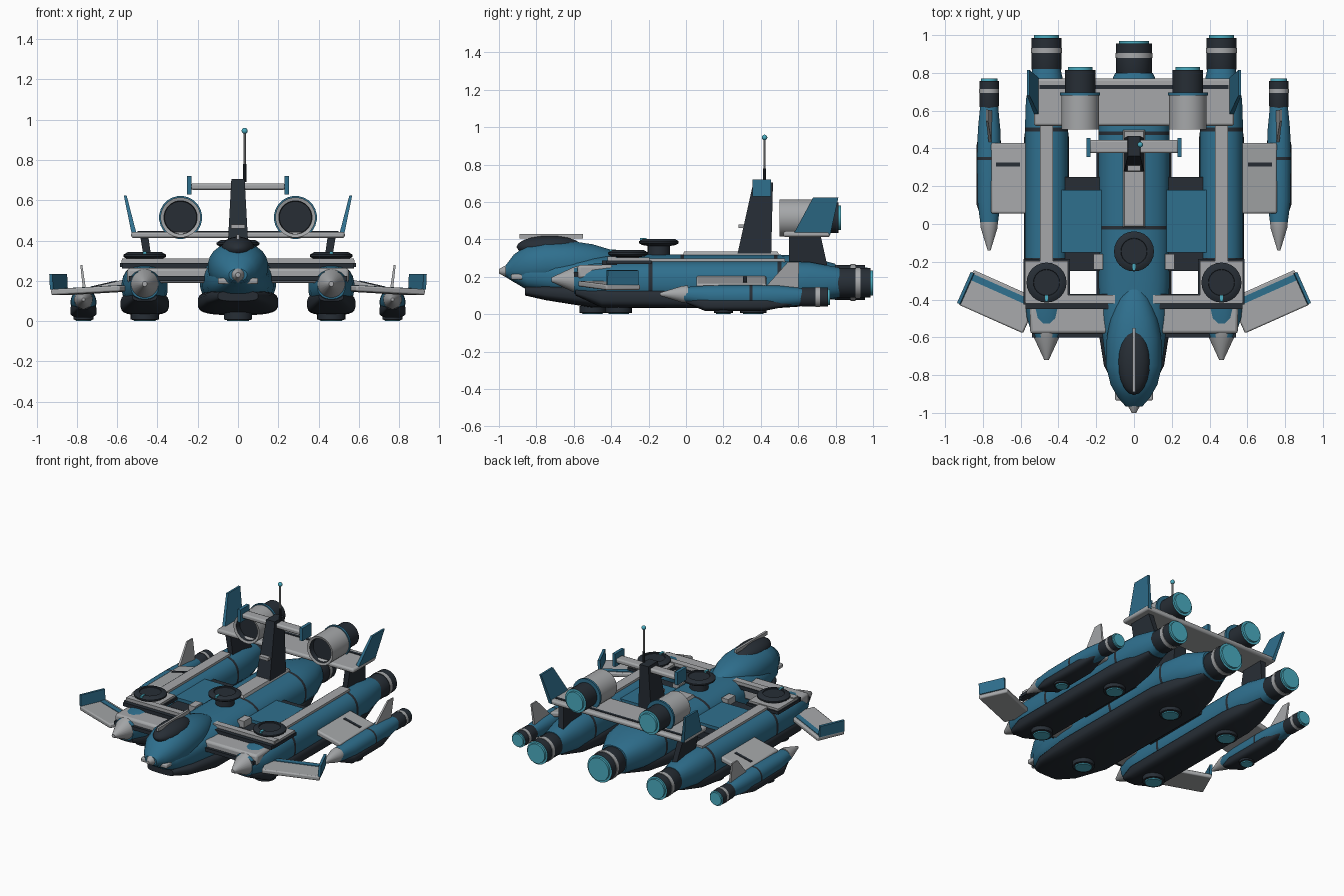
import bpy, bmesh, math
from mathutils import Matrix

old = bpy.data.objects.get("Cube")
if old:
    bpy.data.objects.remove(old, do_unlink=True)


def material(name, rgb):
    m = bpy.data.materials.new(name)
    m.use_nodes = True
    m.diffuse_color = (*rgb, 1)
    m.node_tree.nodes["Principled BSDF"].inputs["Base Color"].default_value = (*rgb, 1)
    return m


MATS = {"b": material("hull_blue", (0.028, 0.16, 0.27)),
        "g": material("panel_grey", (0.38, 0.39, 0.40)),
        "d": material("dark_metal", (0.02, 0.027, 0.036)),
        "c": material("glow_cyan", (0.07, 0.42, 0.54))}
parts = []


def finish(name, bm, mats, mirror, bevel=0):
    bmesh.ops.recalc_face_normals(bm, faces=bm.faces)
    me = bpy.data.meshes.new(name)
    bm.to_mesh(me)
    bm.free()
    for k in mats:
        me.materials.append(MATS[k])
    ob = bpy.data.objects.new(name, me)
    bpy.context.collection.objects.link(ob)
    if bevel:
        mod = ob.modifiers.new("Bevel", 'BEVEL')
        mod.width, mod.segments = bevel, 2
    if mirror:
        ob.modifiers.new("Mirror", 'MIRROR')
    parts.append(ob)


def skin(name, rings, bands, mirror):
    """Join rings of points; one colour letter per band."""
    keys = sorted(set(bands))
    bm = bmesh.new()
    loops = [[bm.verts.new(p) for p in ring] for ring in rings]
    n = len(loops[0])
    for a, b, k in zip(loops, loops[1:], bands):
        for i in range(n):
            j = (i + 1) % n
            bm.faces.new((a[i], a[j], b[j], b[i])).material_index = keys.index(k)
    bm.faces.new(loops[0]).material_index = keys.index(bands[0])
    bm.faces.new(loops[-1]).material_index = keys.index(bands[-1])
    finish(name, bm, keys, mirror)


def loft(name, x, stations, bands, mirror=False, power=1.0, n=24):
    """Hull along y from stations of (y, half width, bottom, top)."""
    def bend(v):
        return math.copysign(abs(v) ** power, v)
    if len(bands) == 1:
        bands = bands * (len(stations) - 1)
    angles = [math.tau * (i + 0.5) / n for i in range(n)]
    rings = [[(x + w * bend(math.cos(a)), y, (lo + hi) / 2 + (hi - lo) / 2 * bend(math.sin(a)))
              for a in angles] for y, w, lo, hi in stations]
    skin(name, rings, bands, mirror)


def tube(name, x, z, profile, bands, mirror=False):
    loft(name, x, [(y, r, z - r, z + r) for y, r in profile], bands, mirror)


def turned(name, x, y, profile, bands, mirror=False, n=24):
    rings = [[(x + r * math.cos(math.tau * i / n), y + r * math.sin(math.tau * i / n), z)
              for i in range(n)] for z, r in profile]
    skin(name, rings, bands, mirror)


def wedge(name, base, top, mat, mirror=False, matrix=None, bevel=0):
    """Six-sided block; base and top are (x0, x1, y0, y1, z)."""
    bm = bmesh.new()
    quads = [[bm.verts.new(p) for p in ((a, c, z), (b, c, z), (b, d, z), (a, d, z))]
             for a, b, c, d, z in (base, top)]
    lo, hi = quads
    bm.faces.new(lo)
    bm.faces.new(hi)
    for i in range(4):
        j = (i + 1) % 4
        bm.faces.new((lo[i], lo[j], hi[j], hi[i]))
    if matrix:
        bm.transform(matrix)
    finish(name, bm, mat, mirror, bevel)


def box(name, x0, x1, y0, y1, z0, z1, mat, mirror=False, matrix=None, bevel=0):
    wedge(name, (x0, x1, y0, y1, z0), (x0, x1, y0, y1, z1), mat, mirror, matrix, bevel)


def engine(name, x, z, y0, y1, r, mirror=False):
    """Dark nozzle with a grey band and a glowing end."""
    h = y1 - y0
    f = [(0, .85), (.15, 1), (.55, 1), (.55, 1.04), (.68, 1.04), (.68, 1), (.93, 1), (.93, .84), (1, .84)]
    tube(name, x, z, [(y0 + h * a, r * b) for a, b in f], "dddggdcc", mirror)


# Central hull, keel and nose
loft("main_hull", 0, [(-.95, .05, .19, .24), (-.85, .12, .13, .28), (-.7, .155, .1, .3),
     (-.5, .18, .08, .315), (-.3, .19, .07, .32), (-.03, .19, .07, .32), (-.01, .19, .07, .32),
     (.47, .19, .07, .32), (.49, .19, .07, .32), (.65, .17, .07, .31), (.8, .1, .08, .27)],
     "bbbbbdbdbb", power=.8)
loft("main_keel", 0, [(-.86, .1, .1, .15), (-.75, .16, .075, .155), (-.5, .2, .035, .155),
     (.4, .2, .03, .15), (.6, .15, .04, .15), (.78, .08, .08, .15)], "d", power=.6)
loft("cockpit_hull", 0, [(-.965, .045, .2, .26), (-.92, .085, .17, .32), (-.85, .125, .15, .37),
     (-.75, .15, .15, .39), (-.6, .145, .15, .39), (-.5, .125, .16, .375), (-.4, .085, .2, .345),
     (-.33, .04, .25, .31)], "b", power=.9)
arc = [math.pi * (i + .1) / 10.2 for i in range(11)]
loft("canopy", 0, [(-.73 - .175 * math.cos(t), .085 * math.sin(t), .36 - .06 * math.sin(t),
     .36 + .06 * math.sin(t)) for t in arc], "d")
box("canopy_ridge", -.008, .008, -.89, -.55, .405, .43, "g")
tube("nose_cone", 0, .23, [(-1, .012), (-.94, .045), (-.88, .055)], "g")
box("nose_plate", -.1, .1, -.935, -.86, .185, .215, "g", bevel=.008)
box("nose_light", -.025, .025, -.972, -.95, .215, .235, "c")
wedge("spine_panel", (-.06, .06, -.02, .5, .31), (-.05, .05, -.01, .49, .335), "g")
engine("main_engine", 0, .17, .77, .97, .095)

# Side nacelles
loft("nacelle", .463, [(-.6, .07, .11, .25), (-.5, .105, .08, .27), (-.4, .115, .06, .28),
     (-.2, .115, .06, .285), (-.18, .115, .06, .285), (.49, .115, .06, .285), (.51, .115, .06, .285),
     (.66, .11, .065, .28), (.82, .075, .09, .25)], "bbbdbdbb", True, .85)
loft("nacelle_keel", .463, [(-.59, .06, .1, .14), (-.45, .12, .035, .14), (.45, .12, .03, .14),
     (.6, .1, .04, .14), (.77, .06, .08, .14)], "d", True, .6)
tube("nacelle_cone", .463, .185, [(-.72, .012), (-.6, .068), (-.57, .075)], "g", True)
box("nacelle_panel", .428, .498, -.2, .53, .265, .297, "g", True)
engine("nacelle_engine", .463, .168, .79, 1, .08, True)

# Bridges between the hull and the nacelles
box("bridge_frame", .15, .38, -.25, .25, .19, .24, "d", True)
box("bridge_deck", .15, .425, -.15, .18, .2, .262, "b", True)
box("bridge_bracket", .165, .215, -.24, -.16, .23, .285, "g", True)

# Front wing, planks and turret pads
box("front_wing", .1, .55, -.58, -.39, .19, .264, "g", True, bevel=.015)
box("front_wing_edge", .1, .54, -.6, -.575, .2, .225, "d", True)
box("wing_plank_dark", .1, .575, -.45, -.37, .262, .288, "d", True)
box("wing_plank_grey", .1, .575, -.42, -.375, .288, .31, "g", True)
box("turret_base", .34, .585, -.425, -.185, .268, .288, "d", True)
box("turret_pad", .35, .578, -.415, -.195, .288, .303, "g", True)
for name, x, y, z, pair in (("side_turret", .463, -.31, .305, True), ("top_turret", 0, -.145, .365, False)):
    turned(name, x, y, [(z - .05, .06), (z, .06), (z + .005, .09), (z + .015, .106), (z + .025, .106),
           (z + .038, .085), (z + .038, .07), (z + .032, .068)], "ddddddd", pair)
    box(name + "_light", x - .008, x + .008, y - .1, y - .065, z + .02, z + .042, "c", pair)

# Swept canards with flaps and tip plates
sweep = (Matrix.Translation((.575, -.475, .165)) @ Matrix.Rotation(math.radians(24), 4, 'Z')
         @ Matrix.Rotation(math.radians(3), 4, 'Y'))
box("canard", -.03, .345, -.1, .1, -.018, .012, "g", True, sweep, .008)
box("canard_flap", .02, .335, .045, .08, .01, .016, "b", True, sweep)
box("canard_tip", .333, .35, -.095, .085, .01, .088, "b", True, sweep)

# Outer pods and their wings
slope = Matrix.Translation((.57, 0, .19)) @ Matrix.Rotation(math.radians(13), 4, 'Y')
box("pod_wing", -.03, .19, .055, .43, -.02, .015, "g", True, slope, .01)
box("pod_wing_stripe", .03, .16, .305, .325, .012, .019, "d", True, slope)
loft("pod", .767, [(-.01, .045, .065, .145), (.12, .062, .035, .155), (.34, .064, .03, .157),
     (.355, .064, .03, .157), (.5, .06, .035, .153), (.62, .048, .05, .14)], "bbdbb", True, .9)
loft("pod_keel", .767, [(.0, .03, .06, .085), (.1, .066, .018, .085), (.42, .066, .018, .085),
     (.58, .035, .05, .085)], "d", True, .6)
tube("pod_cone", .767, .107, [(-.14, .008), (-.02, .045), (.01, .047)], "g", True)
engine("pod_engine", .767, .092, .6, .77, .052, True)
wedge("pod_fin", (.752, .768, .42, .6, .14), (.773, .783, .545, .605, .28), "g", True)

# Rear wing with pylons, tail fins and upper engines
box("rear_wing", -.53, .53, .52, .77, .412, .444, "g", bevel=.012)
box("rear_wing_stripe", -.5, .5, .715, .735, .442, .448, "d")
wedge("rear_pylon", (.42, .455, .55, .76, .24), (.445, .485, .55, .72, .42), "d", True)
wedge("tail_fin", (.5, .525, .57, .77, .42), (.553, .567, .68, .815, .625), "b", True)
tube("upper_engine", .285, .515, [(.54, .08), (.505, .083), (.5, .1), (.68, .1), (.68, .107),
     (.695, .107), (.695, .082), (.815, .082), (.815, .066), (.83, .066)], "dggbbbdcc", True)

# Tower, sensor bar and antenna
wedge("tower", (-.055, .055, .27, .455, .3), (-.033, .033, .36, .465, .705), "d")
box("tower_step", -.035, .035, .28, .33, .46, .48, "g")
box("sensor_bar", -.235, .235, .375, .445, .652, .684, "g", bevel=.01)
box("sensor_plate", .23, .252, .355, .455, .63, .72, "b", True)
turned("antenna_mast", .033, .42, [(.69, .009), (.78, .009), (.78, .006), (.94, .006)], "ddg", n=10)
ball = [math.pi * (i + .2) / 8.4 for i in range(9)]
turned("antenna_ball", .033, .42, [(.945 - .015 * math.cos(t), .015 * math.sin(t)) for t in ball],
       "c" * 8, n=12)

# Lift thrusters under the keels
for name, x, y, r, pair in (("main_lift_front", 0, -.5, .07, False), ("main_lift_rear", 0, .36, .07, False),
                            ("nacelle_lift_front", .463, -.36, .07, True),
                            ("nacelle_lift_rear", .463, .36, .07, True), ("pod_lift", .767, .2, .05, True)):
    turned(name, x, y, [(0, r * .75), (.006, r * .8), (.008, r), (.045, r)], "cdd", pair)

# Smooth the round parts, keep hard edges
bpy.ops.object.select_all(action='DESELECT')
for ob in parts:
    ob.select_set(True)
bpy.context.view_layer.objects.active = parts[0]
bpy.ops.object.shade_smooth_by_angle(angle=math.radians(32))
